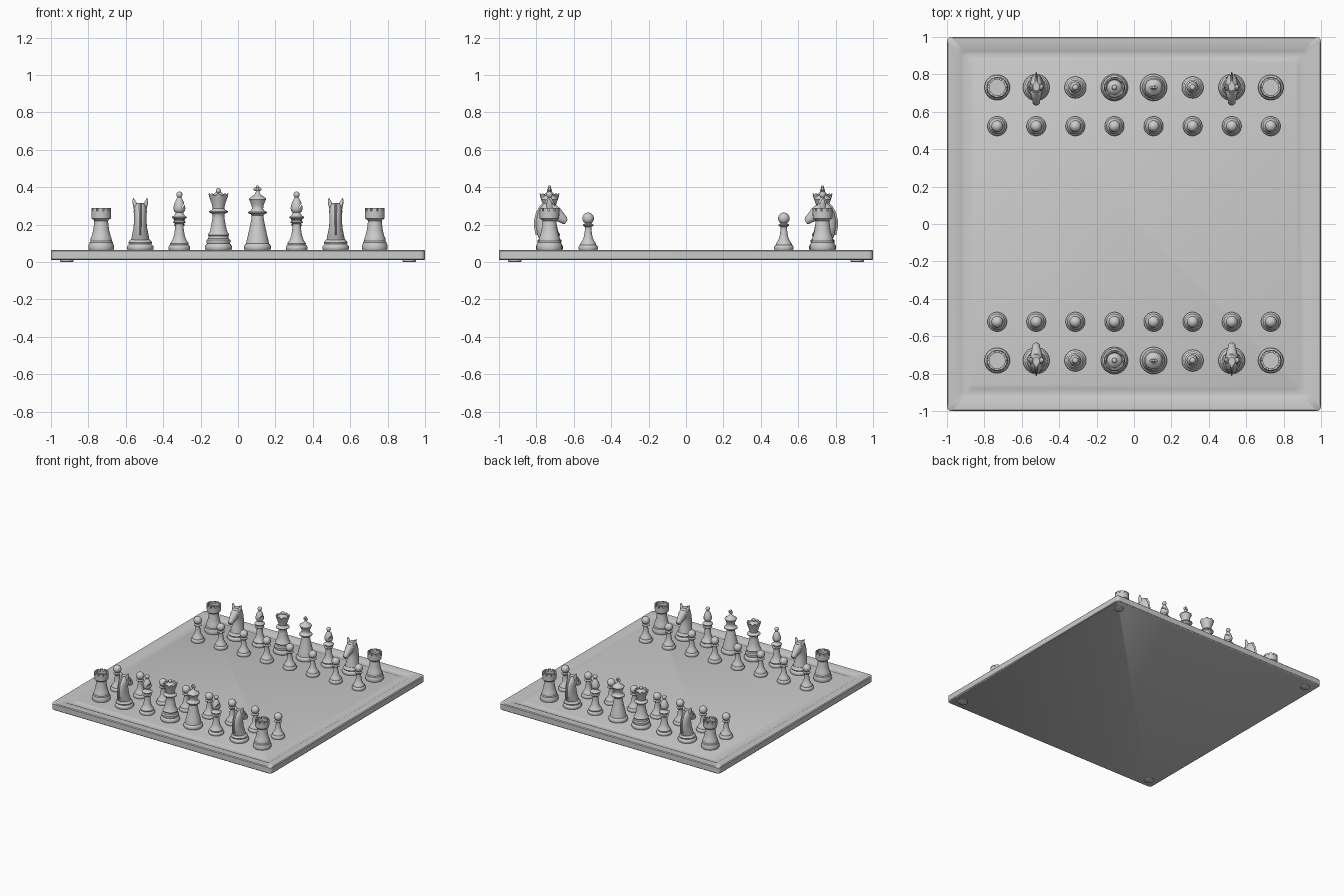
import bpy, bmesh
from math import sin, cos, pi, radians
from mathutils import Matrix, Vector

if "Cube" in bpy.data.objects:
    bpy.data.objects.remove(bpy.data.objects["Cube"], do_unlink=True)

GREY = (0.6, 0.6, 0.6, 1)
mat = bpy.data.materials.new("plain grey")
mat.use_nodes = True
mat.diffuse_color = GREY
mat.node_tree.nodes["Principled BSDF"].inputs["Base Color"].default_value = GREY

SEG = 40
TOP = 0.065      # playing surface height
ROW = 0.73       # distance of the back ranks from the middle
PAWN_ROW = 0.523
PITCH = 0.209    # spacing of the files


def loft(bm, rings):
    """Skin a list of point rings and cap both ends."""
    loops = [[bm.verts.new(p) for p in ring] for ring in rings]
    n = len(loops[0])
    for a, b in zip(loops, loops[1:]):
        for i in range(n):
            j = (i + 1) % n
            bm.faces.new((a[i], a[j], b[j], b[i]))
    bm.faces.new(loops[0][::-1])
    bm.faces.new(loops[-1])


def oval(centre, u, v, n=SEG):
    c, u, v = Vector(centre), Vector(u), Vector(v)
    return [c + u * cos(2 * pi * i / n) + v * sin(2 * pi * i / n) for i in range(n)]


def lathe(bm, profile):
    loft(bm, [oval((0, 0, z), (r, 0, 0), (0, r, 0)) for r, z in profile])


def arc(radius, centre_z, start, end, steps=10):
    """Profile points on a ball, angles measured up from its equator."""
    angles = [radians(start + (end - start) * i / steps) for i in range(steps + 1)]
    return [(max(radius * cos(a), 0.0008), centre_z + radius * sin(a)) for a in angles]


def ball(bm, centre, radius, scale=(1, 1, 1)):
    m = Matrix.Translation(centre) @ Matrix.Diagonal((*scale, 1))
    bmesh.ops.create_uvsphere(bm, u_segments=16, v_segments=10, radius=radius, matrix=m)


def to_mesh(bm, name):
    bmesh.ops.recalc_face_normals(bm, faces=bm.faces)
    mesh = bpy.data.meshes.new(name)
    bm.to_mesh(mesh)
    bm.free()
    mesh.materials.append(mat)
    return mesh


def place(mesh, name, loc=(0, 0, 0), turn=0):
    obj = bpy.data.objects.new(name, mesh)
    bpy.context.collection.objects.link(obj)
    obj.location = loc
    obj.rotation_euler.z = turn
    return obj


# Board: rounded square with a shallow moulded groove near the rim
def rounded_square(half, z, radius):
    pts = []
    for k in range(4):
        for s in range(7):
            a = pi / 2 * (k + s / 6)
            sx, sy = (1, -1, -1, 1)[k], (1, 1, -1, -1)[k]
            pts.append((sx * (half - radius) + radius * cos(a),
                        sy * (half - radius) + radius * sin(a), z))
    return pts


bm = bmesh.new()
rim = [(0.995, 0.01), (1, 0.015), (1, 0.059), (0.994, 0.065), (0.935, 0.065),
       (0.925, 0.06), (0.905, 0.058), (0.885, 0.06), (0.872, 0.065)]
loft(bm, [rounded_square(h, z, 0.025) for h, z in rim])
place(to_mesh(bm, "board"), "board")

# Four round feet
bm = bmesh.new()
lathe(bm, [(0.032, 0), (0.036, 0.003), (0.036, 0.012)])
foot = to_mesh(bm, "foot")
for sx in (-1, 1):
    for sy in (-1, 1):
        place(foot, "foot", (sx * 0.915, sy * 0.915, 0))

# Pawn
bm = bmesh.new()
lathe(bm, [(0.05, 0), (0.052, 0.006), (0.052, 0.016), (0.047, 0.024), (0.043, 0.026),
           (0.043, 0.032), (0.036, 0.042), (0.026, 0.06), (0.02, 0.085), (0.017, 0.115),
           (0.018, 0.123), (0.028, 0.129), (0.029, 0.134), (0.018, 0.14)]
      + arc(0.031, 0.168, -55, 90, 12))
pawn = to_mesh(bm, "pawn")

# Rook: hollow tower with raised merlons
bm = bmesh.new()
lathe(bm, [(0.066, 0), (0.068, 0.005), (0.068, 0.025), (0.063, 0.034), (0.063, 0.04),
           (0.057, 0.046), (0.056, 0.062), (0.05, 0.075), (0.043, 0.105), (0.038, 0.14),
           (0.037, 0.155), (0.043, 0.162), (0.052, 0.168), (0.053, 0.208),
           (0.042, 0.208), (0.042, 0.19), (0.001, 0.19)])
bm.faces.ensure_lookup_table()
ring = [f for f in bm.faces if abs(f.calc_center_median().z - 0.208) < 1e-4]
tooth = [f for i, f in enumerate(ring) if i % 4 != 3]
new = bmesh.ops.extrude_face_region(bm, geom=tooth)["geom"]
bmesh.ops.translate(bm, vec=(0, 0, 0.016),
                    verts=[g for g in new if isinstance(g, bmesh.types.BMVert)])
rook = to_mesh(bm, "rook")

# Knight: turned base, arched neck with mane, head and ears
bm = bmesh.new()
lathe(bm, [(0.068, 0), (0.071, 0.006), (0.071, 0.018), (0.064, 0.027), (0.06, 0.03),
           (0.063, 0.038), (0.06, 0.046), (0.05, 0.056)])
neck = [(0.048, 0.05, -0.052, 0.05), (0.08, 0.046, -0.064, 0.044),
        (0.12, 0.034, -0.072, 0.036), (0.16, 0.032, -0.072, 0.033),
        (0.2, 0.038, -0.062, 0.033), (0.235, 0.034, -0.042, 0.03),
        (0.25, 0.018, -0.026, 0.018)]
loft(bm, [oval((0, (f + b) / 2, z), (w, 0, 0), (0, (f - b) / 2, 0), 24)
          for z, f, b, w in neck])
loft(bm, [oval((0, (f + b) / 2 - 0.01, z), (0.009, 0, 0), (0, (f - b) / 2, 0), 16)
          for z, f, b, w in neck[1:]])
head = [(-0.022, 0.212, 0.028, 0.026), (0.015, 0.205, 0.04, 0.034),
        (0.045, 0.187, 0.034, 0.028), (0.068, 0.168, 0.025, 0.021),
        (0.083, 0.156, 0.021, 0.02), (0.09, 0.15, 0.012, 0.013)]
loft(bm, [oval((0, y, z), (w, 0, 0), (0, h * 0.5, h * 0.87), 24) for y, z, h, w in head])
for s in (-1, 1):
    loft(bm, [oval((s * x, y, z), (r, 0, 0), (0, r * 1.3, 0), 12) for x, y, z, r in
              [(0.02, 0, 0.215, 0.014), (0.027, 0, 0.243, 0.013),
               (0.034, -0.002, 0.262, 0.008), (0.037, -0.004, 0.278, 0.001)]])
    ball(bm, (s * 0.03, 0.03, 0.205), 0.007)
knight = to_mesh(bm, "knight")

# Bishop: mitre with a slanted slot
bm = bmesh.new()
lathe(bm, [(0.056, 0), (0.058, 0.006), (0.058, 0.016), (0.053, 0.024), (0.048, 0.026),
           (0.05, 0.034), (0.045, 0.042), (0.036, 0.055), (0.028, 0.08), (0.023, 0.115),
           (0.022, 0.138), (0.033, 0.145), (0.034, 0.15), (0.025, 0.156), (0.025, 0.163),
           (0.039, 0.17), (0.04, 0.176), (0.028, 0.183), (0.022, 0.192), (0.021, 0.2),
           (0.028, 0.206), (0.032, 0.219), (0.031, 0.232), (0.026, 0.249), (0.018, 0.267),
           (0.01, 0.279)] + arc(0.0165, 0.295, -50, 90))
bishop = to_mesh(bm, "bishop")
body = place(bishop, "bishop_blank")
bm = bmesh.new()
bmesh.ops.create_cube(bm, size=1, matrix=Matrix.Translation((0.026, 0, 0.242))
                      @ Matrix.Rotation(radians(-50), 4, 'Y')
                      @ Matrix.Diagonal((0.042, 0.1, 0.006, 1)))
cutter = place(to_mesh(bm, "slot"), "slot_cutter")
cutter.hide_render = True
cut = body.modifiers.new("slot", 'BOOLEAN')
cut.object = cutter
cut.solver = 'EXACT'
bpy.context.view_layer.update()
bishop = bpy.data.meshes.new_from_object(
    body.evaluated_get(bpy.context.evaluated_depsgraph_get()))
for helper in (body, cutter):
    bpy.data.objects.remove(helper, do_unlink=True)

# Shared turned foot of the royal pair
ROYAL = [(0.069, 0), (0.072, 0.006), (0.072, 0.02), (0.066, 0.03), (0.061, 0.033)]

# Queen: flared coronet with scalloped rim
bm = bmesh.new()
lathe(bm, ROYAL + [(0.065, 0.044), (0.064, 0.052), (0.055, 0.06), (0.053, 0.074),
                   (0.057, 0.08), (0.054, 0.086), (0.046, 0.1), (0.039, 0.13),
                   (0.033, 0.165), (0.032, 0.188), (0.036, 0.194), (0.05, 0.2),
                   (0.051, 0.206), (0.036, 0.213), (0.031, 0.222), (0.036, 0.245),
                   (0.05, 0.284), (0.053, 0.295), (0.046, 0.295), (0.04, 0.284),
                   (0.034, 0.292), (0.018, 0.305)] + arc(0.014, 0.316, -40, 90))
for i, v in enumerate(v for v in bm.verts if abs(v.co.z - 0.295) < 1e-4):
    v.co.z += 0.006 * cos(2 * pi * (i % SEG) / 5)
queen = to_mesh(bm, "queen")

# King: closed crown with a rounded cross
bm = bmesh.new()
lathe(bm, ROYAL + [(0.06, 0.04), (0.056, 0.06), (0.05, 0.085), (0.042, 0.12),
                   (0.034, 0.16), (0.031, 0.183), (0.036, 0.19), (0.05, 0.196),
                   (0.05, 0.203), (0.037, 0.209), (0.03, 0.22), (0.032, 0.238),
                   (0.042, 0.262), (0.046, 0.27), (0.044, 0.276), (0.03, 0.286),
                   (0.016, 0.296), (0.01, 0.304), (0.009, 0.316)])
ball(bm, (0, 0, 0.324), 0.01)
for dx, dz in ((1, 0), (-1, 0), (0, 1), (0, -1)):
    ball(bm, (dx * 0.012, 0, 0.324 + dz * 0.012), 0.009, (1, 0.9, 1))
king = to_mesh(bm, "king")

# Set out both sides, facing each other
RANK = [("rook", rook), ("knight", knight), ("bishop", bishop), ("queen", queen),
        ("king", king), ("bishop", bishop), ("knight", knight), ("rook", rook)]
for side, label, turn in ((-1, "front", 0), (1, "back", pi)):
    for file, (name, mesh) in enumerate(RANK):
        x = (file - 3.5) * PITCH
        spin = turn if name == "knight" else 0
        place(mesh, f"{label}_{name}", (x, side * ROW, TOP), spin)
        place(pawn, f"{label}_pawn", (x, side * PAWN_ROW, TOP))

# Smooth shading with crisp edges
done = set()
bpy.ops.object.select_all(action='DESELECT')
for obj in bpy.context.collection.objects:
    if obj.type == 'MESH' and obj.data.name not in done:
        done.add(obj.data.name)
        obj.select_set(True)
        bpy.context.view_layer.objects.active = obj
bpy.ops.object.shade_smooth_by_angle(angle=radians(40))
bpy.ops.object.select_all(action='DESELECT')
